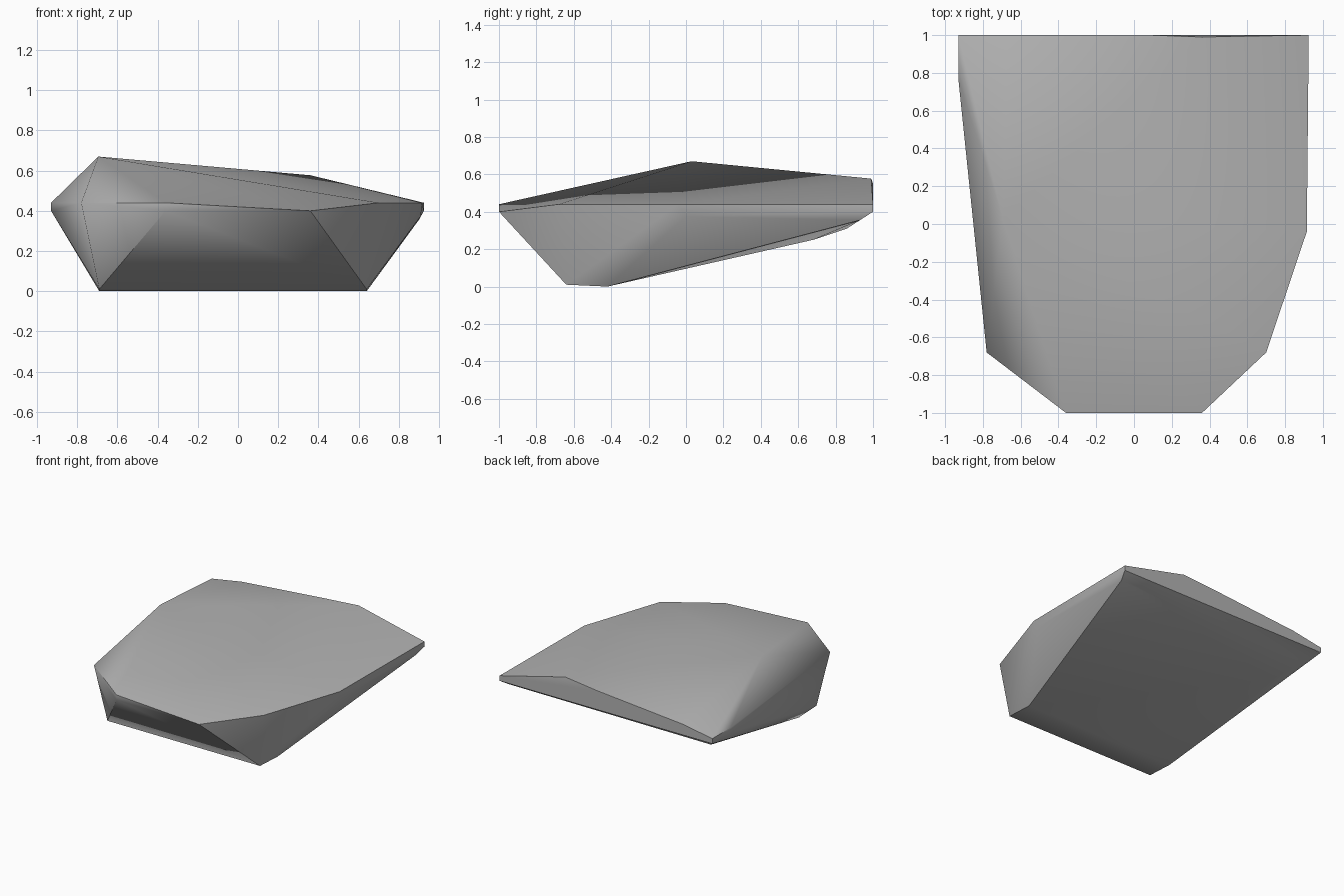
import bpy
import bmesh
import math

cube = bpy.data.objects.get("Cube")
if cube:
    bpy.data.objects.remove(cube, do_unlink=True)


def flat_material(name, color):
    mat = bpy.data.materials.new(name)
    mat.use_nodes = True
    mat.diffuse_color = color
    for node in mat.node_tree.nodes:
        if node.type == "BSDF_PRINCIPLED":
            node.inputs["Base Color"].default_value = color
            node.inputs["Roughness"].default_value = 0.8
    return mat


def hull_object(name, points, mat, smooth_angle):
    """Wrap a convex stone surface around its corner points."""
    bm = bmesh.new()
    verts = [bm.verts.new(p) for p in points]
    result = bmesh.ops.convex_hull(bm, input=verts)
    loose = {g for g in result["geom_interior"] + result["geom_unused"]
             if isinstance(g, bmesh.types.BMVert)}
    bmesh.ops.delete(bm, geom=list(loose), context="VERTS")
    bmesh.ops.dissolve_limit(bm, angle_limit=math.radians(1),
                             verts=bm.verts, edges=bm.edges)
    bmesh.ops.recalc_face_normals(bm, faces=bm.faces)
    mesh = bpy.data.meshes.new(name)
    bm.to_mesh(mesh)
    bm.free()
    mesh.materials.append(mat)
    obj = bpy.data.objects.new(name, mesh)
    bpy.context.collection.objects.link(obj)
    bpy.ops.object.select_all(action="DESELECT")
    obj.select_set(True)
    bpy.context.view_layer.objects.active = obj
    bpy.ops.object.shade_smooth_by_angle(angle=math.radians(smooth_angle))
    return obj


# Widest outline of the stone, all at one height
rim_z, low_z = 0.44, 0.40
rim = [(x, y, rim_z) for x, y in (
    (-0.93, 1), (-0.93, 0.77), (-0.78, -0.68), (-0.36, -1),
    (0.70, -0.68), (0.915, -0.04), (0.925, 1))]

# Thin upright band under the outline
band = [(x, y, low_z) for x, y in (
    (-0.93, 1), (-0.93, 0.77), (-0.36, -1), (0.36, -1), (0.925, 1))]
band += [(0.91, 0, 0.375), (0.90, 0.93, 0.355)]

# Peak and the crest along the back
crest = [(-0.695, 0.03, 0.67), (0.36, 0.99, 0.577),
         (0.08, 1, 0.55), (-0.67, 1, 0.485)]

# Narrow resting strip and the sloping underside
base = [(x, y, z) for x in (-0.69, 0.64)
        for y, z in ((-0.64, 0.01), (-0.42, 0))]
underside = [(-0.74, 0.68, 0.25), (-0.82, 0.86, 0.31)]

stone = flat_material("stone grey", (0.45, 0.45, 0.45, 1))
hull_object("rock", rim + band + crest + base + underside, stone, 45)
